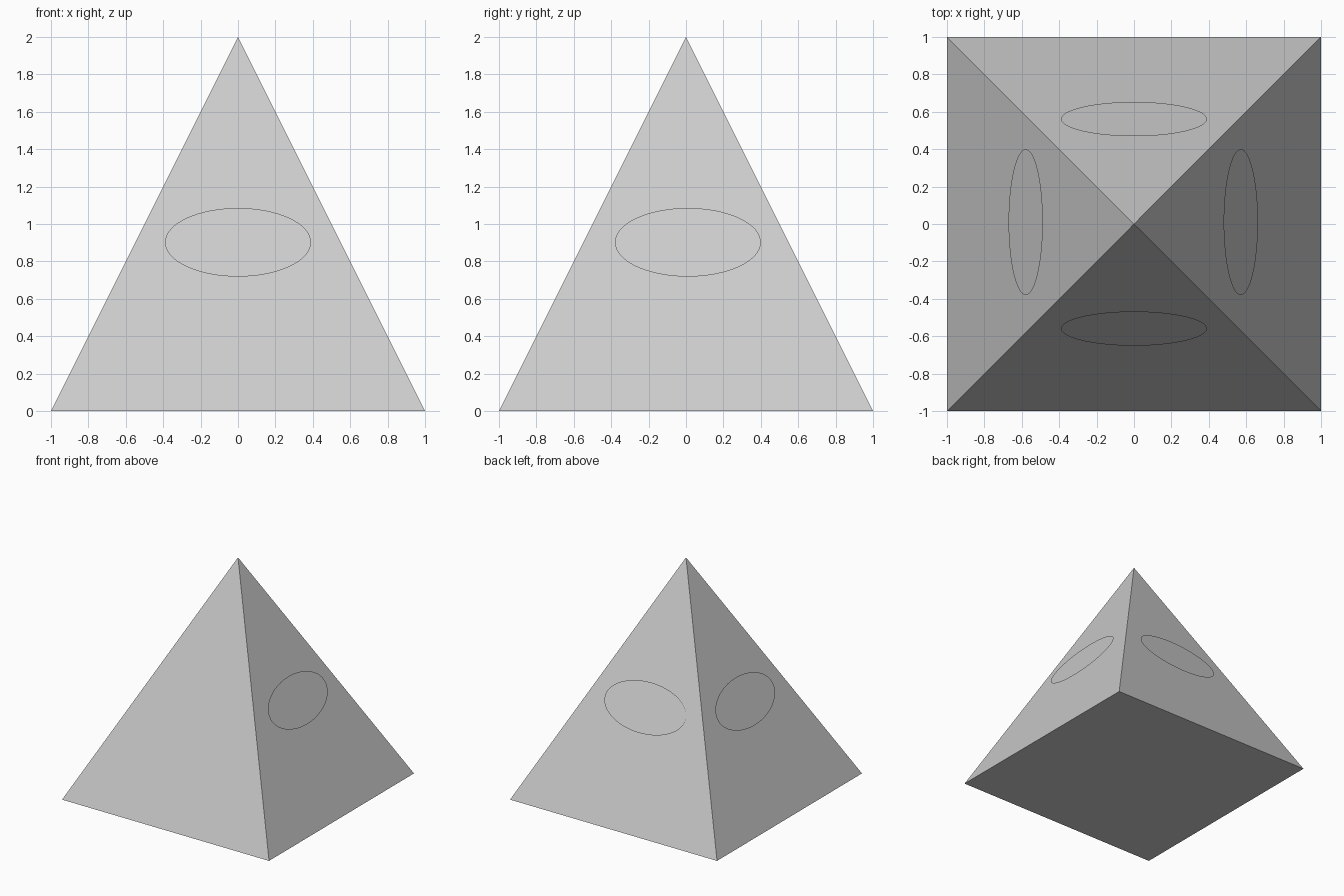
import bpy, bmesh, math
from mathutils import Matrix

if "Cube" in bpy.data.objects:
    bpy.data.objects.remove(bpy.data.objects["Cube"])


def add_object(name, bm):
    mesh = bpy.data.meshes.new(name)
    bm.to_mesh(mesh)
    bm.free()
    obj = bpy.data.objects.new(name, mesh)
    bpy.context.collection.objects.link(obj)
    return obj


# Four-sided pyramid body with closed base
bm = bmesh.new()
bmesh.ops.create_cone(
    bm, cap_ends=True, segments=4, radius1=math.sqrt(2), radius2=0, depth=2,
    matrix=Matrix.Translation((0, 0, 1)) @ Matrix.Rotation(math.pi / 4, 4, 'Z'))
bmesh.ops.remove_doubles(bm, verts=bm.verts, dist=0.0001)
add_object("pyramid_body", bm)

# Thin oval panels floating just off each sloping face
SLOPE = math.atan2(2, 1)


def oval_panel(name, center, turn):
    bm = bmesh.new()
    place = (Matrix.Translation(center) @ Matrix.Rotation(turn, 4, 'Z')
             @ Matrix.Rotation(SLOPE, 4, 'X')
             @ Matrix.Diagonal((0.39, 0.205, 1, 1)))
    bmesh.ops.create_circle(bm, cap_ends=True, segments=64, radius=1, matrix=place)
    add_object(name, bm)


oval_panel("front_oval", (0, -0.559, 0.902), 0)
oval_panel("right_oval", (0.571, 0.01, 0.902), math.pi / 2)
oval_panel("back_oval", (0, 0.561, 0.902), math.pi)
oval_panel("left_oval", (-0.579, 0.01, 0.902), -math.pi / 2)
